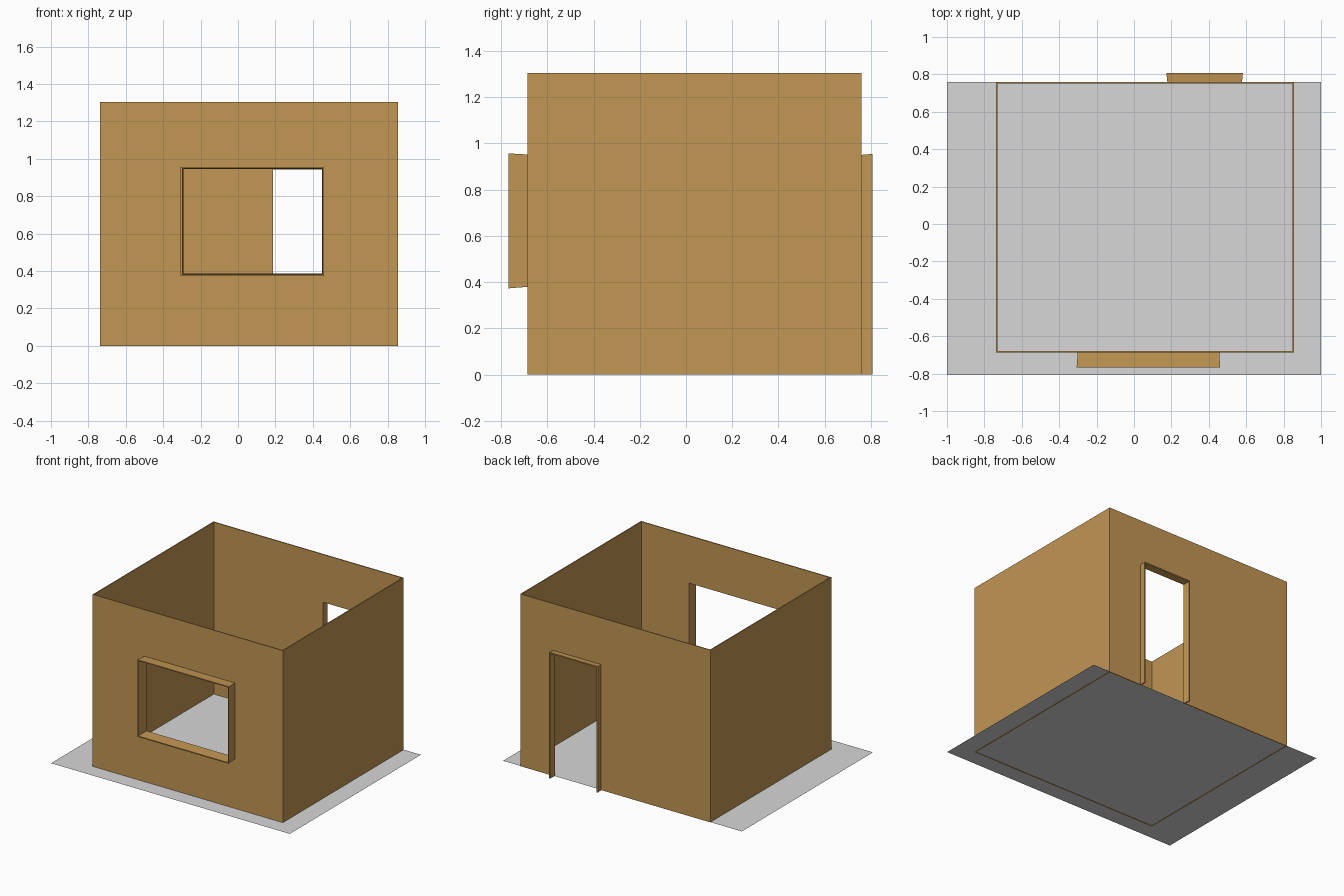
import bpy

if "Cube" in bpy.data.objects:
    bpy.data.objects.remove(bpy.data.objects["Cube"])


def material(name, rgb):
    m = bpy.data.materials.new(name)
    m.diffuse_color = (*rgb, 1)
    m.use_nodes = True
    m.node_tree.nodes["Principled BSDF"].inputs["Base Color"].default_value = m.diffuse_color
    return m


tan = material("tan wall", (0.54, 0.305, 0.088))
grey = material("light grey floor", (0.68, 0.68, 0.68))


def make(name, verts, faces, mat):
    me = bpy.data.meshes.new(name)
    me.from_pydata(verts, [], faces)
    me.materials.append(mat)
    ob = bpy.data.objects.new(name, me)
    bpy.context.collection.objects.link(ob)
    return ob


def rect(x0, x1, z0, z1):
    # starts and ends at the bottom so it can also be an open doorway path
    return [(x0, z0), (x0, z1), (x1, z1), (x1, z0)]


def band(name, y0, outer0, inner0, y1, outer1, inner1, closed):
    """Solid between an outer and inner outline, running from front y0 to back y1."""
    loops = [(outer0, y0), (inner0, y0), (inner1, y1), (outer1, y1)]
    verts = [(x, y, z) for pts, y in loops for x, z in pts]
    n = len(outer0)
    faces = []
    for i in range(n if closed else n - 1):
        j = (i + 1) % n
        for a in range(4):
            b = (a + 1) % 4
            faces.append((a * n + i, a * n + j, b * n + j, b * n + i))
    if not closed:
        faces.append((0, n, 2 * n, 3 * n))
        faces.append((4 * n - 1, 3 * n - 1, 2 * n - 1, n - 1))
    return make(name, verts, faces, tan)


def box(name, x0, x1, y0, y1, z0, z1):
    r = [(x0, y0), (x1, y0), (x1, y1), (x0, y1)]
    verts = [(x, y, z) for z in (z0, z1) for x, y in r]
    faces = [(3, 2, 1, 0), (4, 5, 6, 7)]
    faces += [(i, (i + 1) % 4, (i + 1) % 4 + 4, i + 4) for i in range(4)]
    return make(name, verts, faces, tan)


# Overall room size and wall thickness
X0, X1, Y0, Y1, H, T = -0.737, 0.856, -0.686, 0.76, 1.304, 0.008

# Floor sheet, just above the wall bottoms
make("floor", [(-1, -0.808, 0.002), (1, -0.808, 0.002), (1, Y1, 0.002), (-1, Y1, 0.002)],
     [(0, 1, 2, 3)], grey)

# Side walls
box("left_wall", X0, X0 + T, Y0 + T, Y1 - T, 0, H)
box("right_wall", X1 - T, X1, Y0 + T, Y1 - T, 0, H)

# Front wall with window hole, back wall with doorway
wall = rect(X0, X1, 0, H)
win = rect(-0.300, 0.456, 0.380, 0.952)
door = rect(0.179, 0.577, 0, 0.950)
band("front_wall", Y0, wall, win, Y0 + T, wall, win, True)
band("back_wall", Y1 - T, wall, door, Y1, wall, door, False)

# Thin window and door frames, flaring slightly outward
band("window_frame", -0.768, rect(-0.307, 0.460, 0.373, 0.957), rect(-0.296, 0.453, 0.381, 0.949),
     Y0 + T, win, rect(-0.292, 0.449, 0.387, 0.945), True)
band("door_frame", Y1 - T, door, rect(0.187, 0.569, 0, 0.942),
     0.808, rect(0.173, 0.582, 0, 0.955), rect(0.182, 0.573, 0, 0.946), False)
